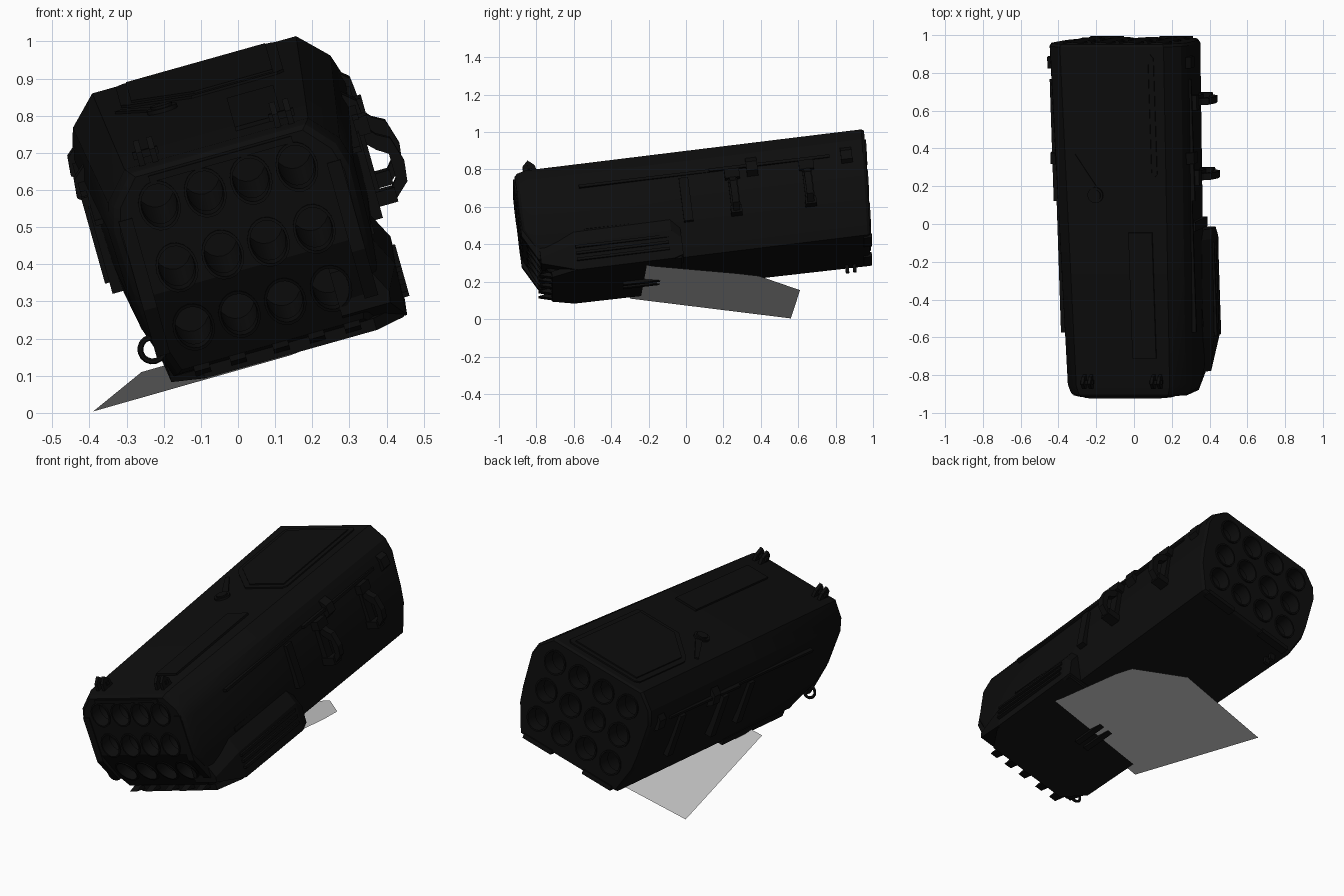
import bpy, bmesh, math
from mathutils import Matrix

if "Cube" in bpy.data.objects:
    bpy.data.objects.remove(bpy.data.objects["Cube"])

# local pod frame: x across, y along the tubes, z up; rolled and pitched
M = (Matrix.Translation((-.008, .04, .545))
     @ Matrix.Rotation(math.radians(-15.7), 4, 'Y')
     @ Matrix.Rotation(math.radians(7), 4, 'X'))
black = bpy.data.materials.new("black_paint")
black.diffuse_color = (.004, .004, .004, 1)
black.use_nodes = True
black.node_tree.nodes["Principled BSDF"].inputs["Base Color"].default_value = black.diffuse_color


def make(name, bm, mat=black, matrix=M):
    bmesh.ops.recalc_face_normals(bm, faces=bm.faces)
    me = bpy.data.meshes.new(name)
    bm.to_mesh(me)
    bm.free()
    ob = bpy.data.objects.new(name, me)
    bpy.context.collection.objects.link(ob)
    ob.matrix_world = matrix
    if mat:
        me.materials.append(mat)
    return ob


def skin(bm, sections, wrap=False):
    """Bridge equal-length point rings, return the vertex rings."""
    rings = [[bm.verts.new(p) for p in s] for s in sections]
    n = len(rings[0])
    for a, b in zip(rings, rings[1:] + (rings[:1] if wrap else [])):
        for i in range(n):
            bm.faces.new((a[i], a[(i + 1) % n], b[(i + 1) % n], b[i]))
    return rings


def loft(name, sections, kink=None):
    """Skin with capped ends; kink splits the caps across that vertex pair."""
    bm = bmesh.new()
    rings = skin(bm, sections)
    for r in (rings[0], rings[-1]):
        if kink:
            e = len(r) - kink
            bm.faces.new(r[kink:e])
            bm.faces.new(r[e - 1:] + r[:kink + 1])
        else:
            bm.faces.new(r)
    return make(name, bm)


def prism_y(name, xz, y0, y1):
    return loft(name, [[(x, y, z) for x, z in xz] for y in (y0, y1)])


def prism_z(name, xy, z0, z1):
    return loft(name, [[(x, y, z) for x, y in xy] for z in (z0, z1)])


def box(name, x0, x1, y0, y1, z0, z1):
    return prism_z(name, [(x0, y0), (x1, y0), (x1, y1), (x0, y1)], z0, z1)


def slant(y, z):
    """End faces: lower front leans back, rear overhangs slightly."""
    if y < -.6:
        return y + max(0, -.05 - z) * .5
    return y + (.065 * z if y > .6 else 0)


def sect(y, half, sx=1, sz=1):
    pts = half + [(-x, z) for x, z in reversed(half)]
    return [(x * sx, slant(y, z * sz), z * sz) for x, z in pts]


def ellipse(cx, y, cz, rx, rz, n=20):
    return [(cx + rx * math.cos(2 * math.pi * i / n), y,
             cz + rz * math.sin(2 * math.pi * i / n)) for i in range(n)]


def slanted(cx, y, cz, rx, rz, d):
    return [(px, slant(y, pz) + d, pz) for px, _, pz in ellipse(cx, y, cz, rx, rz)]


# main housing: chamfered section, tapering to the front
half = [(.285, .295), (.36, .22), (.382, .15), (.375, -.05), (.365, -.14), (.31, -.297)]
housing = loft("housing", [
    sect(-.93, half, .82, .93), sect(-.915, half, .86, .97),
    sect(-.87, half, .9), sect(0, half, .95), sect(.92, half),
    sect(.935, half, .975, .975)], kink=3)

# tube bores, 4 x 3 at each end
bores = bmesh.new()
tubes = []
for tag, y, dx, dz, rx, rz, s in (("front", -.93, .128, .175, .054, .065, 1),
                                  ("rear", .935, .155, .172, .062, .066, -1)):
    for i in range(4):
        for j in range(3):
            cx, cz = (i - 1.5) * dx, (j - 1) * dz + .008
            tubes.append((tag, cx, y, cz, rx, rz, s))
            for r in skin(bores, [ellipse(cx, y - s * .06, cz, rx, rz),
                                  ellipse(cx, y + s * .5, cz, rx, rz)])[0::1]:
                bores.faces.new(r)
cutter = make("bore_cutter", bores)
cutter.hide_render = True
mod = housing.modifiers.new("bores", 'BOOLEAN')
mod.operation, mod.object, mod.solver = 'DIFFERENCE', cutter, 'EXACT'
bpy.context.view_layer.objects.active = housing
housing.select_set(True)
bpy.ops.object.modifier_apply(modifier=mod.name)
bpy.data.objects.remove(cutter)

# raised rim in every tube mouth
for tag, cx, y, cz, rx, rz, s in tubes:
    bm = bmesh.new()
    skin(bm, [slanted(cx, y, cz, rx * k, rz * k, s * d) for d, k in
              ((.01, 1.05), (-.008, 1.05), (-.008, .92), (.06, .88))])
    make(tag + "_tube_rim", bm)

# roof panel with cut corner, hatch ring and strips
prism_z("roof_panel", [(-.22, .88), (-.2, .9), (.21, .9), (.228, .88), (.228, .26),
                       (.21, .24), (-.03, .24), (-.2, .42), (-.22, .46)], .285, .302)
prism_z("roof_panel_inset", [(-.19, .87), (.2, .87), (.2, .27), (-.02, .27), (-.19, .45)],
        .295, .308)
box("roof_rib", .06, .19, -.72, -.05, .285, .306)
for r, z in ((.042, .306), (.03, .313)):
    prism_z("roof_hatch", [(-.115 + p[0], .15 + p[2])
                           for p in ellipse(0, 0, 0, r, r)], .28, z)
prism_z("roof_strip", [(-.14, .18), (-.24, .36), (-.22, .37), (-.11, .2)], .285, .302)

# front lugs standing on the roof edge
for x in (-.19, .19):
    for dx in (-.025, .012):
        loft("front_lug", [[(x + e, y, z) for y, z in
                            ((-.88, .24), (-.88, .33), (-.85, .36), (-.815, .33), (-.8, .27))]
                           for e in (dx, dx + .016)])
    box("front_lug_pin", x - .035, x + .035, -.855, -.835, .31, .33)

# front cheek frames standing proud beside the tubes
for s in (-1, 1):
    loft("front_cheek", [[(s * x, y, z) for y, z in
                          ((-.935, .17), (-.935, -.08), (-.86, -.22), (-.82, -.22), (-.82, .17))]
                         for x in (.272, .31)])
box("front_top_bar", -.2, .2, -.938, -.91, .25, .268)

# belly tray and chin latches
prism_z("belly_tray", [(-.2, -.8), (-.29, -.68), (-.3, -.1), (.36, -.1), (.36, -.68),
                       (.28, -.8)], -.318, -.285)
for x in (-.2, -.1, .02, .12, .22):
    loft("chin_latch", [[(x - w, -.78, -.31), (x - w, -.87, -.285), (x - w, -.78, -.27)]
                        for w in (-.022, .022)])
for x in (-.06, .0):
    box("belly_clamp", x, x + .03, -.42, -.2, -.335, -.3)


# equipment box on the right flank
def side(y, out, top, bot):
    return [(.2, y, bot), (out, y, bot), (out + .006, y, top - .09),
            (out - .04, y, top), (.2, y, top)]


loft("side_box", [side(-.85, .335, -.13, -.25), side(-.66, .37, -.085, -.318),
                  side(-.14, .378, -.075, -.318), side(-.09, .37, -.12, -.3)])
for z in (-.27, -.235, -.2):
    box("side_box_fin", .35, .39, -.66, -.16, z, z + .014)
box("side_box_lid", .28, .345, -.6, -.18, -.09, -.067)

# right-hand carrying brackets: strap plus protruding hook
hook = [(.37, .13), (.42, .07), (.455, .05), (.475, -.02), (.468, -.075), (.425, -.115),
        (.415, -.09), (.44, -.06), (.44, .01), (.41, .03), (.37, .07)]
for y in (.22, .62):
    prism_y("bracket_hook", hook, y - .018, y + .018)
    box("bracket_foot", .35, .43, y - .03, y + .03, -.12, -.08)
    box("bracket_boss", .36, .41, y - .04, y + .04, .08, .13)
for s in (-1, 1):
    for y in (-.04, .22, .62):
        a, b = sorted((s * .34, s * (.378 + .012 * (y > 0))))
        box("side_strap", a, b, y - .025, y + .025, -.12, .12)
    for y0, y1, out in ((-.6, .1, .372), (.1, .75, .388)):
        a, b = sorted((s * .33, s * out))
        box("side_rail", a, b, y0, y1, .135, .15)
    for y in (.33, .84):
        prism_y("flank_lug", [(s * .36, .19), (s * .395, .16), (s * .4, .11), (s * .36, .08)],
                y - .03, y + .03)
    a, b = sorted((s * .1, s * .28))
    box("rear_lip_pad", a, b, .88, .925, -.305, -.28)
for y in (.78, .82):
    box("rear_pin", -.27, -.24, y, y + .018, -.335, -.29)

# lifting ring at lower left front
bm = bmesh.new()
skin(bm, [[(-.315 + r * math.cos(p), -.83 + .008 * math.sin(t), -.2 + r * math.sin(p))
           for t in (math.tau * k / 6 for k in range(6)) for r in (.033 + .008 * math.cos(t),)]
          for p in (math.tau * i / 16 for i in range(16))], wrap=True)
make("lifting_ring", bm)

# thin grey plate under the pod (world coordinates)
bm = bmesh.new()
bm.faces.new([bm.verts.new((x, y, .292 * x - .079 * y + .162)) for x, y in
              ((-.39, .56), (-.26, -.3), (.37, -.25), (.355, .27), (.34, .39), (.14, .61))])
make("mount_plate", bm, None, Matrix())

# smooth the round parts only
bpy.ops.object.select_all(action='DESELECT')
for ob in bpy.context.collection.objects:
    if any(k in ob.name for k in ("housing", "rim", "ring", "hatch")):
        ob.select_set(True)
bpy.context.view_layer.objects.active = housing
bpy.ops.object.shade_smooth_by_angle(angle=math.radians(25))
